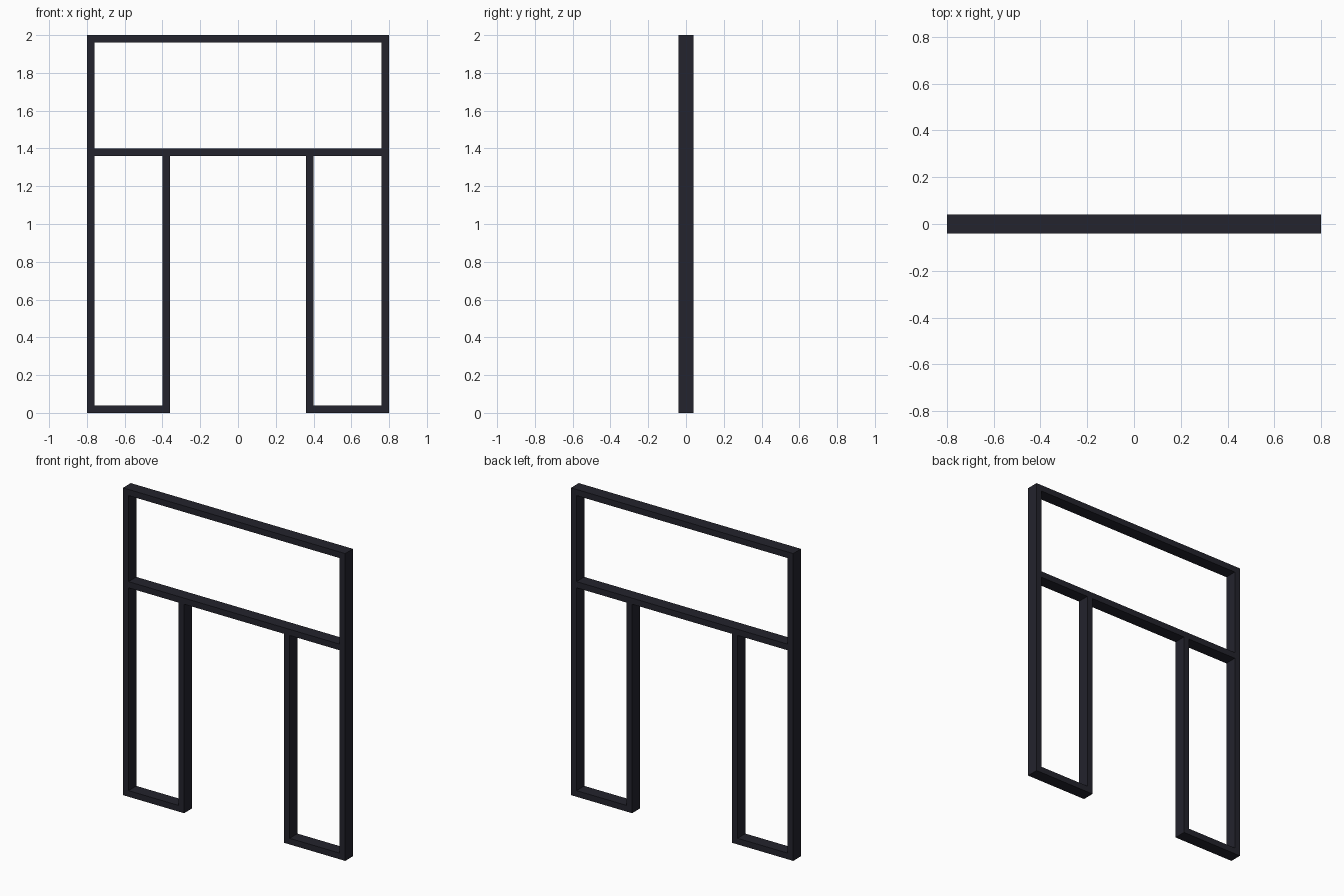
import bpy

cube = bpy.data.objects.get("Cube")
if cube:
    bpy.data.objects.remove(cube, do_unlink=True)

# Overall frame measures
HALF_WIDTH, HEIGHT = 0.8, 2.0
BAR, DEPTH = 0.04, 0.08
RAIL_TOP = 1.4      # top of the middle rail
INNER = 0.36        # opening side of the inner posts

COLOUR = (0.017, 0.017, 0.026, 1.0)
paint = bpy.data.materials.new("dark_charcoal")
paint.use_nodes = True
paint.diffuse_color = COLOUR
shader = next(n for n in paint.node_tree.nodes if n.type == "BSDF_PRINCIPLED")
shader.inputs["Base Color"].default_value = COLOUR
shader.inputs["Roughness"].default_value = 0.6


def bar(name, x0, x1, z0, z1):
    """Square-edged bar spanning the given front rectangle."""
    bpy.ops.mesh.primitive_cube_add(size=1, location=((x0 + x1) / 2, 0, (z0 + z1) / 2))
    obj = bpy.context.object
    obj.name = name
    obj.scale = (abs(x1 - x0), DEPTH, z1 - z0)
    bpy.ops.object.transform_apply(location=False, rotation=False, scale=True)
    obj.data.materials.append(paint)


# Horizontal rails across the whole frame
edge = HALF_WIDTH - BAR
bar("top_rail", -HALF_WIDTH, HALF_WIDTH, HEIGHT - BAR, HEIGHT)
bar("middle_rail", -edge, edge, RAIL_TOP - BAR, RAIL_TOP)

# Posts and foot rail of each side
for side, s in (("left", 1), ("right", -1)):
    bar(side + "_outer_post", s * edge, s * HALF_WIDTH, BAR, HEIGHT - BAR)
    bar(side + "_inner_post", s * INNER, s * (INNER + BAR), BAR, RAIL_TOP - BAR)
    bar(side + "_foot_rail", s * INNER, s * HALF_WIDTH, 0, BAR)
